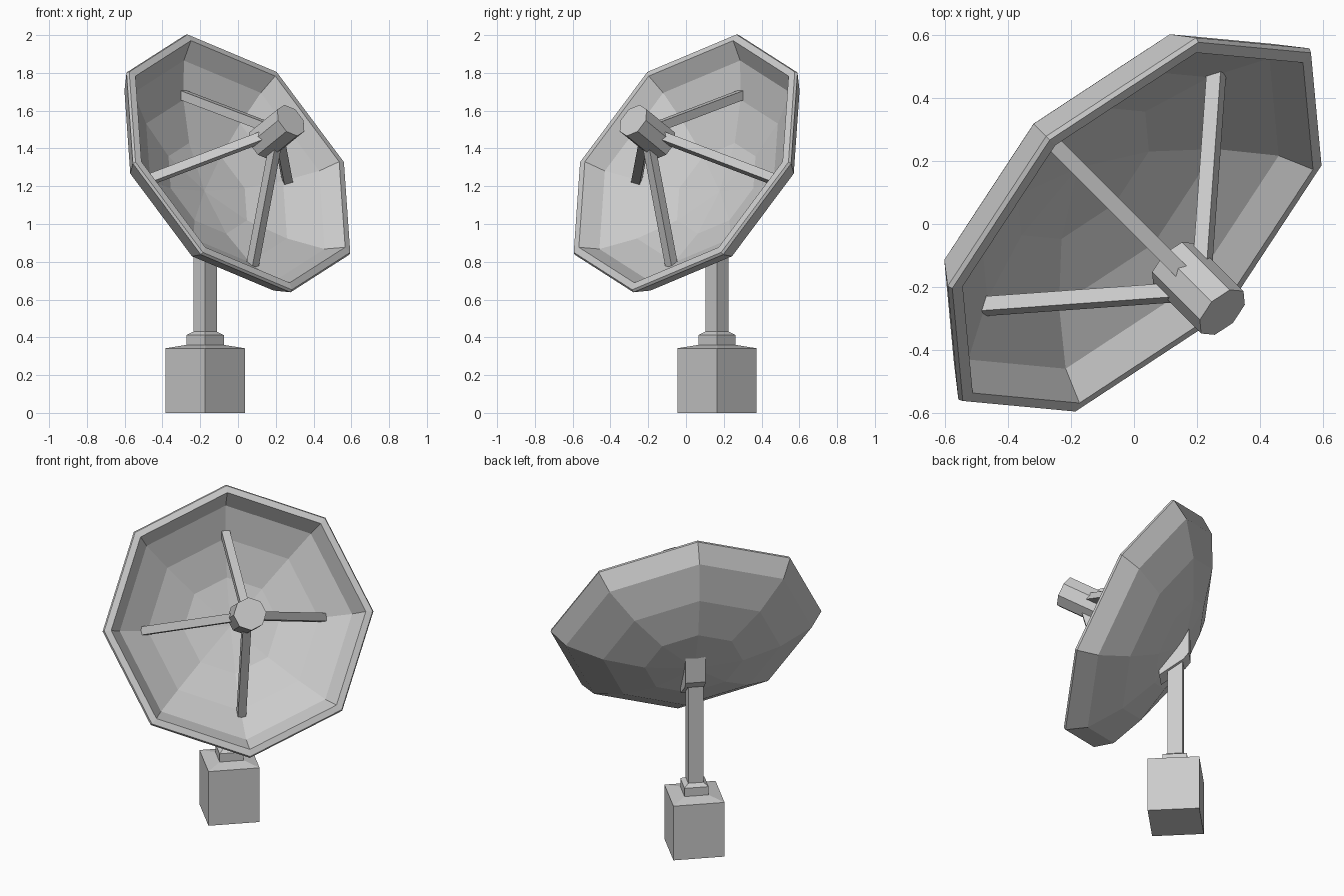
import bpy
from math import sin, cos, pi, radians
from mathutils import Matrix, Vector

if "Cube" in bpy.data.objects:
    bpy.data.objects.remove(bpy.data.objects["Cube"])

# Dish frame: u = sideways, v = up along the rim plane, f = facing direction (30 deg up, 45 deg round)
U = Vector((1, 1, 0)).normalized()
H = Vector((1, -1, 0)).normalized()
F = H * cos(radians(30)) + Vector((0, 0, sin(radians(30))))
V = F.cross(U)
CENTRE = Vector((0, 0, 1.32))
DISH = Matrix((U, V, F)).transposed().to_4x4()
DISH.translation = CENTRE


def add_mesh(name, verts, faces, matrix=Matrix()):
    mesh = bpy.data.meshes.new(name)
    mesh.from_pydata([tuple(v) for v in verts], [], faces)
    obj = bpy.data.objects.new(name, mesh)
    obj.matrix_world = matrix
    bpy.context.collection.objects.link(obj)
    return obj


def lathe(name, profile, n, matrix=Matrix()):
    """Turn a (radius, height) profile into an n-sided solid, capped at both ends."""
    verts = [(r * cos(2 * pi * j / n), r * sin(2 * pi * j / n), z)
             for r, z in profile for j in range(n)]
    faces = [list(range(n))[::-1]]
    for i in range(len(profile) - 1):
        for j in range(n):
            a, b = i * n + j, i * n + (j + 1) % n
            faces.append([a, b, b + n, a + n])
    faces.append([(len(profile) - 1) * n + j for j in range(n)])
    return add_mesh(name, verts, faces, matrix)


def beam(name, p, q, side, width, matrix):
    """Square bar from p to q; side is one cross direction."""
    p, q, side = Vector(p), Vector(q), Vector(side)
    other = (q - p).normalized().cross(side)
    w = width / 2
    verts = [end + side * (w * a) + other * (w * b)
             for end in (p, q) for a, b in ((-1, -1), (1, -1), (1, 1), (-1, 1))]
    faces = [[3, 2, 1, 0], [4, 5, 6, 7]]
    faces += [[j, (j + 1) % 4, (j + 1) % 4 + 4, j + 4] for j in range(4)]
    return add_mesh(name, verts, faces, matrix)


# Pedestal block with collar, and mast (square, corners on the axes)
foot = Matrix.Translation((-0.174, 0.164, 0))
lathe("pedestal", [(0.21, 0), (0.21, 0.342), (0.099, 0.36), (0.099, 0.412), (0.062, 0.43)], 4, foot)
lathe("mast", [(0.062, 0.42), (0.062, 1.09)], 4, foot)

# Bracket between mast and dish: side profile (distance along H, z) extruded sideways
side = [(-0.32, 1.265), (-0.32, 1.08), (-0.29, 1.04), (-0.15, 0.94), (-0.15, 0.975)]
k = len(side)
verts = [H * h + U * s + Vector((0, 0, z)) for s in (-0.058, 0.058) for h, z in side]
faces = [list(range(k)), list(range(2 * k - 1, k - 1, -1))]
faces += [[(j + 1) % k, j, j + k, (j + 1) % k + k] for j in range(k)]
add_mesh("mast_bracket", verts, faces)

# Dish: shallow eight-sided bowl with a steep rim; back face, lip, then inside face
outside = [(0.005, -0.33), (0.285, -0.30), (0.515, -0.222), (0.715, -0.106), (0.787, 0)]
lip = [(0.78, 0.015), (0.74, 0.02)]
inside = [(0.675, -0.078), (0.497, -0.185), (0.277, -0.262), (0.005, -0.29)][:]
lathe("dish", outside + lip + inside, 8, DISH)

# Receiver and its four struts
lathe("receiver", [(0.095, 0.21), (0.095, 0.457)], 8, DISH)
for i in range(4):
    a = i * pi / 2
    d = Vector((cos(a), sin(a), 0))
    beam(f"strut_{i + 1}", d * 0.525 + Vector((0, 0, -0.18)), d * 0.05 + Vector((0, 0, 0.295)),
         (-sin(a), cos(a), 0), 0.048, DISH)
